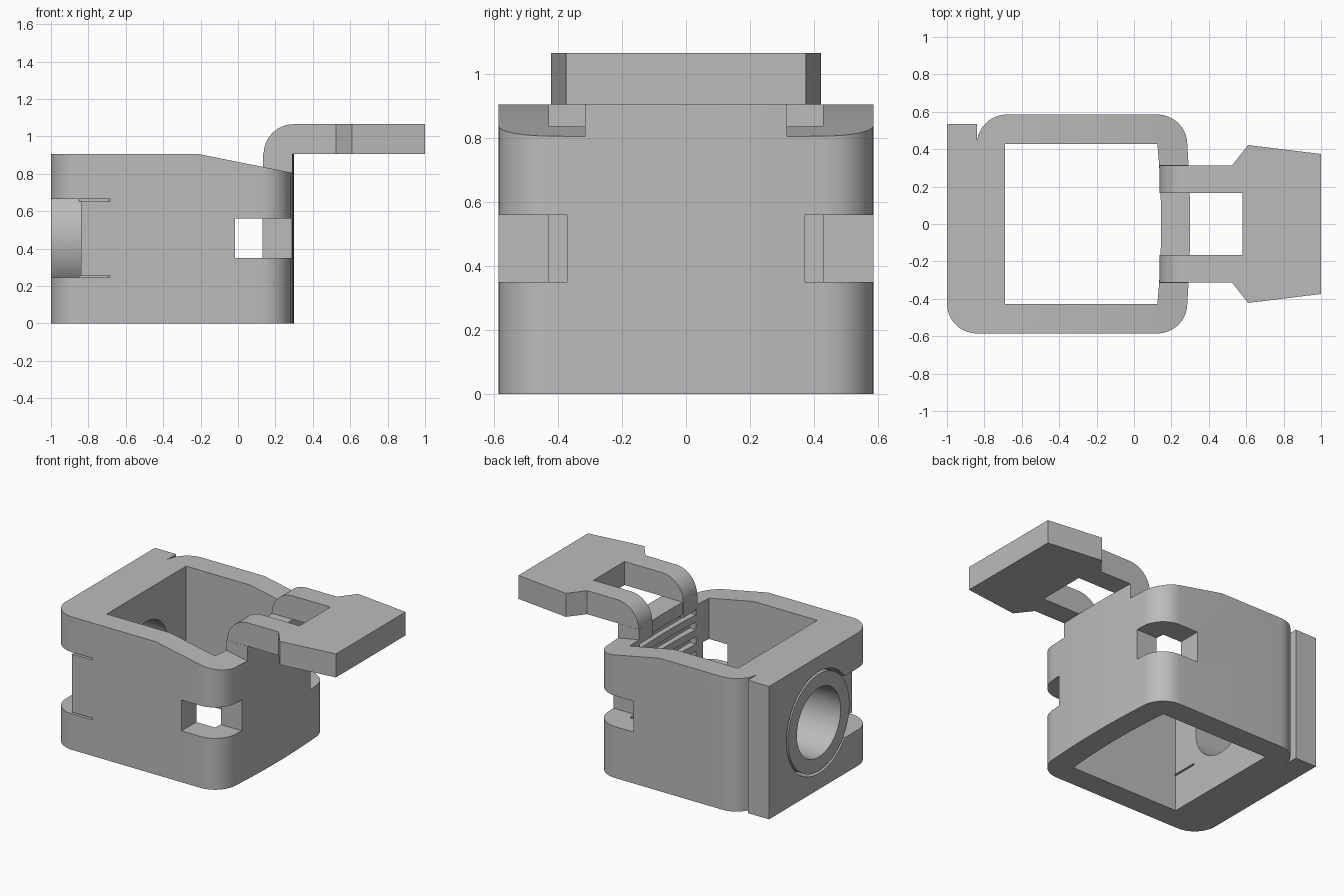
import bpy, bmesh, math
from mathutils import Vector

old = bpy.data.objects.get("Cube")
if old:
    bpy.data.objects.remove(old, do_unlink=True)

grey = bpy.data.materials.new("plain grey")
grey.use_nodes = True
COL = (0.5, 0.5, 0.5, 1)
grey.diffuse_color = COL
grey.node_tree.nodes["Principled BSDF"].inputs["Base Color"].default_value = COL


def prism(name, pts, axis, lo, hi):
    """Extrude a 2D outline along an axis: z takes (x, y), y takes (x, z), x takes (y, z)."""
    place = {"z": lambda a, b, h: (a, b, h),
             "y": lambda a, b, h: (a, h, b),
             "x": lambda a, b, h: (h, a, b)}[axis]
    bm = bmesh.new()
    face = bm.faces.new([bm.verts.new(place(a, b, lo)) for a, b in pts])
    ext = bmesh.ops.extrude_face_region(bm, geom=[face])
    shift = Vector(place(0, 0, hi - lo))
    bmesh.ops.translate(bm, vec=shift,
                        verts=[v for v in ext["geom"] if isinstance(v, bmesh.types.BMVert)])
    bmesh.ops.recalc_face_normals(bm, faces=bm.faces[:])
    mesh = bpy.data.meshes.new(name)
    bm.to_mesh(mesh)
    bm.free()
    mesh.materials.append(grey)
    ob = bpy.data.objects.new(name, mesh)
    bpy.context.collection.objects.link(ob)
    return ob


def box(name, x0, x1, y0, y1, z0, z1):
    return prism(name, [(x0, y0), (x1, y0), (x1, y1), (x0, y1)], "z", z0, z1)


def arc(cx, cy, r, a0, a1, n=14):
    return [(cx + r * math.cos(math.radians(a0 + (a1 - a0) * i / n)),
             cy + r * math.sin(math.radians(a0 + (a1 - a0) * i / n))) for i in range(n + 1)]


def disc(name, r, x0, x1):
    return prism(name, arc(0, 0.455, r, 0, 360 - 360 / 64, 63), "x", x0, x1)


def combine(ob, tool, op="DIFFERENCE"):
    """Apply a boolean and discard the tool."""
    mod = ob.modifiers.new("bool", "BOOLEAN")
    mod.operation, mod.solver, mod.object = op, "EXACT", tool
    bpy.ops.object.select_all(action="DESELECT")
    bpy.context.view_layer.objects.active = ob
    ob.select_set(True)
    bpy.ops.object.modifier_apply(modifier=mod.name)
    bpy.data.objects.remove(tool, do_unlink=True)


def bowed(x_end, x_mid, y_half, n=12):
    """Shallow bow in plan, running from -y to +y."""
    return [(x_mid + (x_end - x_mid) * t * t, y_half * t)
            for t in (-1 + 2 * i / n for i in range(n + 1))]


# Rounded housing with a stepped rear corner
outline = (arc(-0.84, -0.425, 0.16, 180, 270) + arc(0.125, -0.425, 0.16, 270, 360)
           + bowed(0.285, 0.30, 0.425)[1:-1] + arc(0.125, 0.425, 0.16, 0, 90)
           + arc(-0.68, 0.425, 0.16, 90, 174) + [(-0.84, 0.442), (-0.84, 0.535), (-1, 0.535)])
body = prism("clamp_body", outline, "z", 0, 0.905)

# Inner opening
void = [(-0.69, 0.427), (-0.69, -0.427)] + bowed(0.125, 0.145, 0.427)
combine(body, prism("void_cutter", void, "z", -0.1, 1.1))

# Sloped shoulders and side windows
for s in (-1, 1):
    lo, hi = sorted((s * 0.315, s * 0.8))
    slope = [(-0.21, 0.905), (0.4, 0.783), (0.4, 1.1), (-0.21, 1.1)]
    combine(body, prism("slope_cutter", slope, "y", lo, hi))
    lo, hi = sorted((s * 0.37, s * 0.8))
    combine(body, box("window_cutter", -0.015, 0.5, lo, hi, 0.35, 0.56))

# Gripping grooves on the inner face
for i in range(4):
    z = 0.47 + 0.1 * i
    combine(body, box("groove_cutter", 0.05, 0.18, -0.3, 0.3, z, z + 0.05))

# Corner recess that exposes the round boss
recess = box("recess_cutter", -1.1, -0.84, -0.8, 0, 0.245, 0.665)
combine(recess, disc("boss_core", 0.33, -1.2, -0.7))
combine(body, recess)

# Thin slits above and below the recess
for z in (0.245, 0.653):
    combine(body, box("slit_cutter", -0.85, -0.685, -0.8, -0.255, z, z + 0.012))

# Ring groove around the boss, then the bore
ring = disc("ring_cutter", 0.347, -1.1, -0.84)
combine(ring, disc("ring_core", 0.33, -1.2, -0.7))
combine(body, ring)
combine(body, disc("bore_cutter", 0.235, -1.1, -0.6))

# Bent tab with flared end and slot
bend = [(0.137, 0.80), (0.28, 0.80), (0.28, 0.905), (1, 0.905), (1, 1.065)] \
    + arc(0.297, 0.905, 0.16, 90, 180)
tab = prism("bent_tab", bend, "y", -0.6, 0.6)
half = [(0.05, 0.314), (0.525, 0.314), (0.61, 0.422), (1.01, 0.373)]
plan = half + [(x, -y) for x, y in reversed(half)]
combine(tab, prism("tab_plan", plan, "z", 0.5, 1.3), "INTERSECT")
combine(tab, box("tab_slot", 0, 0.58, -0.167, 0.167, 0.5, 1.3))
combine(body, tab, "UNION")

# Smooth curved walls, crisp edges
bpy.ops.object.select_all(action="DESELECT")
bpy.context.view_layer.objects.active = body
body.select_set(True)
bpy.ops.object.shade_smooth_by_angle(angle=math.radians(25))
